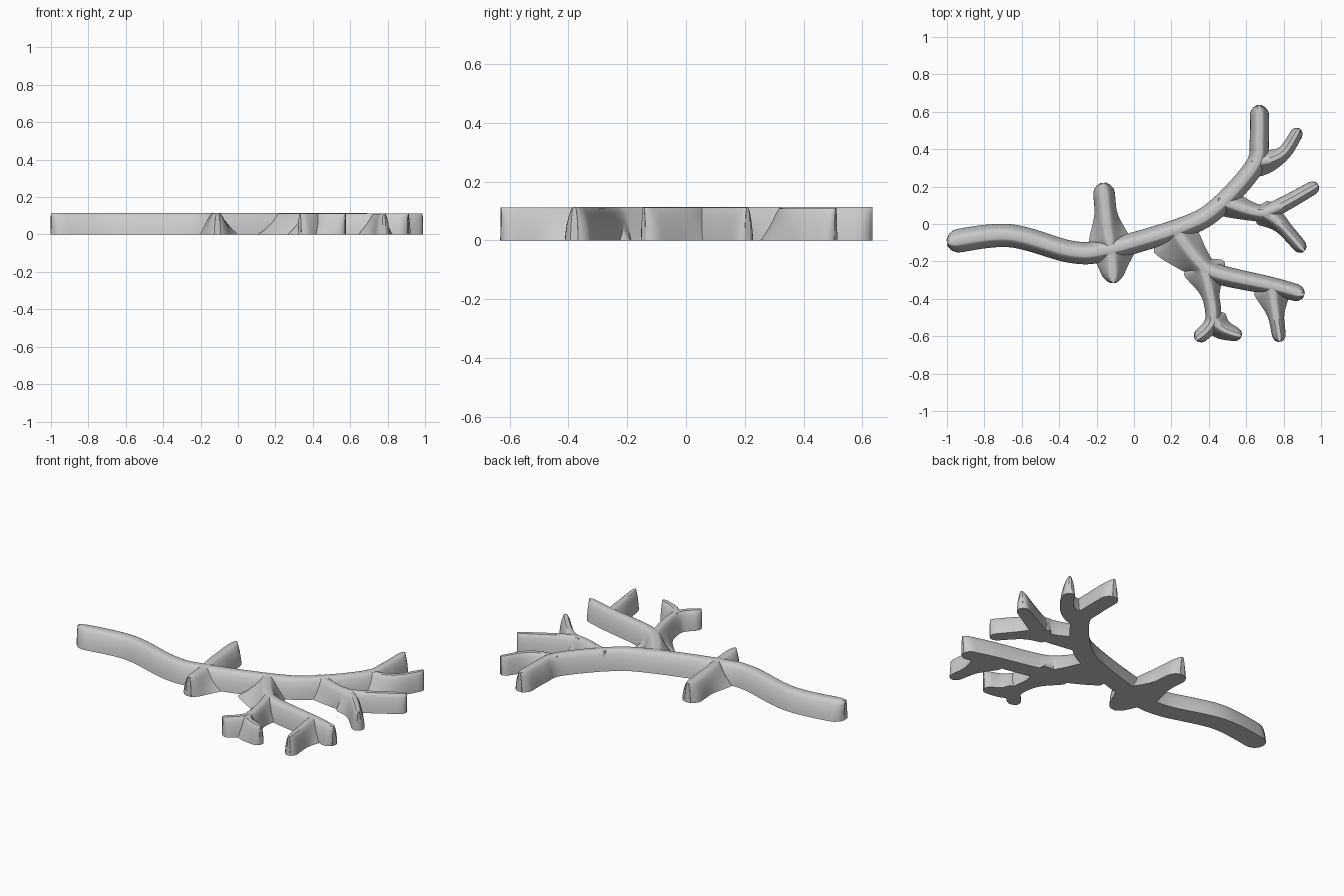
import bpy, bmesh, math
from mathutils import Vector

if "Cube" in bpy.data.objects:
    bpy.data.objects.remove(bpy.data.objects["Cube"])

H = 0.115
# half profile: (share of half width, height)
PROFILE = [(1, 0), (.95, .025), (.83, .06), (.62, .093), (.4, .112), (.3, H)]
parts = []


def smooth_path(pts):
    """Catmull-Rom curve through the points, denser at both ends."""
    pts = [Vector(p) for p in pts]
    n, path = len(pts), []
    for i in range(n - 1):
        p, q, r, s = pts[max(i-1, 0)], pts[i], pts[i+1], pts[min(i+2, n-1)]
        steps = [k / 10 for k in range(10)]
        if i == 0:
            steps = [0, .01, .03, .06] + steps[1:]
        if i == n - 2:
            steps += [.94, .97, .99, 1]
        path += [0.5 * (2*q + (r - p)*t + (2*p - 5*q + 4*r - s)*t*t + (3*q - p - 3*r + s)*t**3)
                 for t in steps]
    return path


def branch(name, pts, w0, w1, left=0, right=0, reach=.2):
    """Sweep the arched profile, tapering w0 to w1; the foot flares out near the start."""
    pos = smooth_path(pts)
    dist = [0]
    for a, b in zip(pos, pos[1:]):
        dist.append(dist[-1] + (b - a).length)
    lift = -.0004 * len(parts)
    bm = bmesh.new()
    rings = []
    for i, c in enumerate(pos):
        d = (pos[min(i+1, len(pos)-1)] - pos[max(i-1, 0)]).normalized()
        side = Vector((-d.y, d.x))
        w = w0 + (w1 - w0) * dist[i] / dist[-1]
        e = min(dist[i], dist[-1] - dist[i], w)
        s = max(.3, math.sqrt(max(0, 1 - (1 - e / w) ** 2)))   # rounded ends
        fade = max(0, 1 - dist[i] / reach)
        fade = fade * fade * (3 - 2 * fade)
        ring = []
        for sign, flare, prof in ((1, left, PROFILE), (-1, right, PROFILE[::-1])):
            for u, z in prof:
                v = c + side * sign * s * (u * w + flare * fade * (1 - z / H) ** 2)
                ring.append((v.x, v.y, z + lift * z / H))
        # foot below the ground, trimmed off later
        foot = [(v[0], v[1], -.03 + lift) for v in (ring[-1], ring[0])]
        rings.append([bm.verts.new(v) for v in ring + foot])
    m = len(rings[0])
    for a, b in zip(rings, rings[1:]):
        for k in range(m):
            bm.faces.new((a[k], a[(k+1) % m], b[(k+1) % m], b[k]))
    bm.faces.new(rings[0])
    bm.faces.new(rings[-1][::-1])
    bmesh.ops.recalc_face_normals(bm, faces=bm.faces)
    me = bpy.data.meshes.new(name)
    bm.to_mesh(me)
    bm.free()
    ob = bpy.data.objects.new(name, me)
    bpy.context.collection.objects.link(ob)
    parts.append(ob)


# main stem
branch("branch", [(-1, -.1), (-.67, -.062), (-.33, -.15), (-.13, -.135), (.27, -.015),
                  (.45, .09), (.645, .31), (.67, .45), (.67, .635)], .064, .05)
# short twigs on both sides of the stem
branch("upper_stub", [(-.125, -.13), (-.145, 0), (-.165, .22)], .058, .058, .06, .06, .22)
branch("lower_stub", [(-.125, -.09), (-.11, -.315)], .058, .055, .09, .06, .22)
# lower limb with its fork and spur
branch("lower_limb", [(.21, -.02), (.335, -.19), (.44, -.265), (.75, -.335), (.91, -.38)],
       .06, .045, .05, .11, .35)
branch("lower_fork", [(.36, -.2), (.405, -.36), (.42, -.52), (.33, -.62)], .05, .038, .08, .07, .22)
branch("fork_tip", [(.41, -.49), (.47, -.56), (.575, -.6)], .045, .035, .03, .03)
branch("limb_spur", [(.735, -.32), (.755, -.46), (.78, -.63)], .05, .035, .06, .06)
# right limb and spur
branch("right_limb", [(.45, .13), (.65, .062), (.75, .08), (.985, .21)], .05, .036, .03, .03, .25)
branch("right_spur", [(.66, .075), (.77, .01), (.91, -.145)], .045, .036, .03, .03)
# upper twig
branch("upper_twig", [(.63, .33), (.73, .343), (.81, .39), (.885, .51)], .045, .032, .03, .04)

body = parts[0]
bpy.context.view_layer.objects.active = body
body.select_set(True)

# weld all twigs into one solid
for p in parts[1:]:
    mod = body.modifiers.new("join", 'BOOLEAN')
    mod.operation = 'UNION'
    mod.solver = 'EXACT'
    mod.use_self = True
    mod.object = p
    bpy.ops.object.modifier_apply(modifier=mod.name)
    bpy.data.objects.remove(p)

# trim to a flat underside
bm = bmesh.new()
bm.from_mesh(body.data)
cut = bmesh.ops.bisect_plane(bm, geom=bm.verts[:] + bm.edges[:] + bm.faces[:], dist=1e-5,
                             plane_co=(0, 0, .0005), plane_no=(0, 0, 1), clear_inner=True)
edges = [e for e in cut['geom_cut'] if isinstance(e, bmesh.types.BMEdge)]
bmesh.ops.triangle_fill(bm, use_beauty=True, edges=edges, normal=(0, 0, -1))
for v in bm.verts:
    v.co.z -= .0005
bmesh.ops.recalc_face_normals(bm, faces=bm.faces)
bm.to_mesh(body.data)
bm.free()
bpy.ops.object.shade_smooth_by_angle(angle=math.radians(35))
